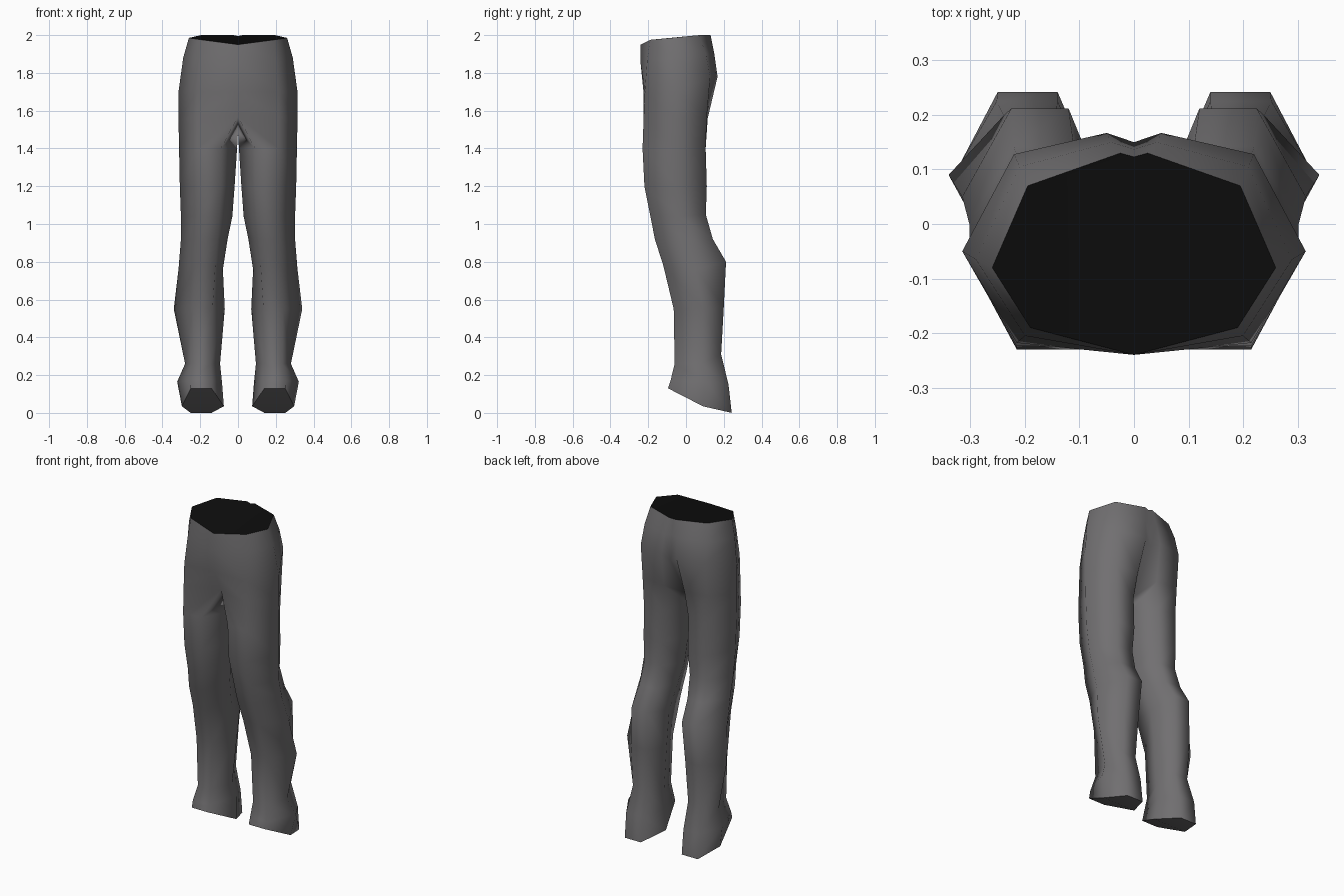
import bpy, bmesh, math
from mathutils import Matrix

if "Cube" in bpy.data.objects:
    bpy.data.objects.remove(bpy.data.objects["Cube"])


def material(name, rgb):
    m = bpy.data.materials.new(name)
    m.diffuse_color = (*rgb, 1.0)
    m.use_nodes = True
    m.node_tree.nodes["Principled BSDF"].inputs["Base Color"].default_value = m.diffuse_color
    return m


# Pelvis half rings: front centre, front outer, side, back outer, back inner, back centre
pelvis = [
    [(0, -.24, 1.95), (.19, -.19, 1.975), (.26, -.08, 1.985), (.195, .07, 2.0), (.025, .13, 2.0), (0, .123, 1.995)],
    [(0, -.24, 1.85), (.20, -.205, 1.87), (.29, -.065, 1.88), (.21, .105, 1.9), (.042, .15, 1.9), (0, .137, 1.9)],
    [(0, -.225, 1.70), (.215, -.218, 1.70), (.315, -.05, 1.70), (.22, .128, 1.78), (.05, .167, 1.78), (0, .15, 1.75)],
    # crotch ring, its last point lies under the crotch
    [(0, -.165, 1.57), (.215, -.224, 1.57), (.315, -.05, 1.55), (.22, .11, 1.57), (.07, .115, 1.56), (0, 0, 1.49)],
]

# Leg rings: z front/side/back, y front/side/back, x inner side/inner/outer/outer side
legs = [
    (1.40, 1.40, 1.40, -.23, -.05, .104, .005, .09, .215, .312),
    (1.20, 1.20, 1.20, -.22, -.045, .11, .018, .09, .213, .308),
    (1.04, 1.04, 1.05, -.188, -.03, .105, .03, .10, .212, .302),
    (.92, .92, .92, -.165, 0, .142, .055, .11, .22, .302),
    (.78, .76, .80, -.12, .05, .212, .08, .12, .225, .315),
    (.55, .55, .56, -.065, .09, .2, .07, .135, .238, .34),
    (.26, .26, .31, -.06, .08, .186, .095, .145, .233, .28),
    (.17, .165, .15, -.082, .105, .225, .085, .14, .252, .322),
    (.13, .035, 0, -.095, .09, .242, .075, .14, .25, .297),
]


def leg_ring(zf, zs, zb, yf, ys, yb, xs, xi, xo, xe):
    return [(xi, yf, zf), (xo, yf, zf), (xe, ys, zs),
            (xo, yb, zb), (xi, yb, zb), (xs, ys, zs)]


# One half of the trousers, bridged ring by ring
bm = bmesh.new()
rings = [[bm.verts.new(p) for p in ring]
         for ring in pelvis + [leg_ring(*row) for row in legs]]
for i, (a, b) in enumerate(zip(rings, rings[1:])):
    closed = i >= len(pelvis) - 1
    for k in range(6 if closed else 5):
        n = (k + 1) % 6
        bm.faces.new((a[k], a[n], b[n], b[k]))

# Dark waist opening and the closed hem
waist = bm.faces.new(rings[0])
waist.material_index = 1
hem = rings[-1]
bm.faces.new((hem[0], hem[1], hem[2], hem[5]))
bm.faces.new((hem[5], hem[2], hem[3], hem[4]))

# Other half
bmesh.ops.mirror(bm, geom=bm.verts[:] + bm.edges[:] + bm.faces[:],
                 matrix=Matrix.Identity(4), merge_dist=0.001, axis='X')
bmesh.ops.remove_doubles(bm, verts=bm.verts[:], dist=0.0005)
bmesh.ops.recalc_face_normals(bm, faces=bm.faces[:])

mesh = bpy.data.meshes.new("trousers")
bm.to_mesh(mesh)
bm.free()
mesh.materials.append(material("grey_cloth", (.165, .16, .165)))
mesh.materials.append(material("dark_opening", (.004, .004, .004)))
trousers = bpy.data.objects.new("trousers", mesh)
bpy.context.collection.objects.link(trousers)
bpy.context.view_layer.objects.active = trousers
trousers.select_set(True)
bpy.ops.object.shade_smooth_by_angle(angle=math.radians(75))
